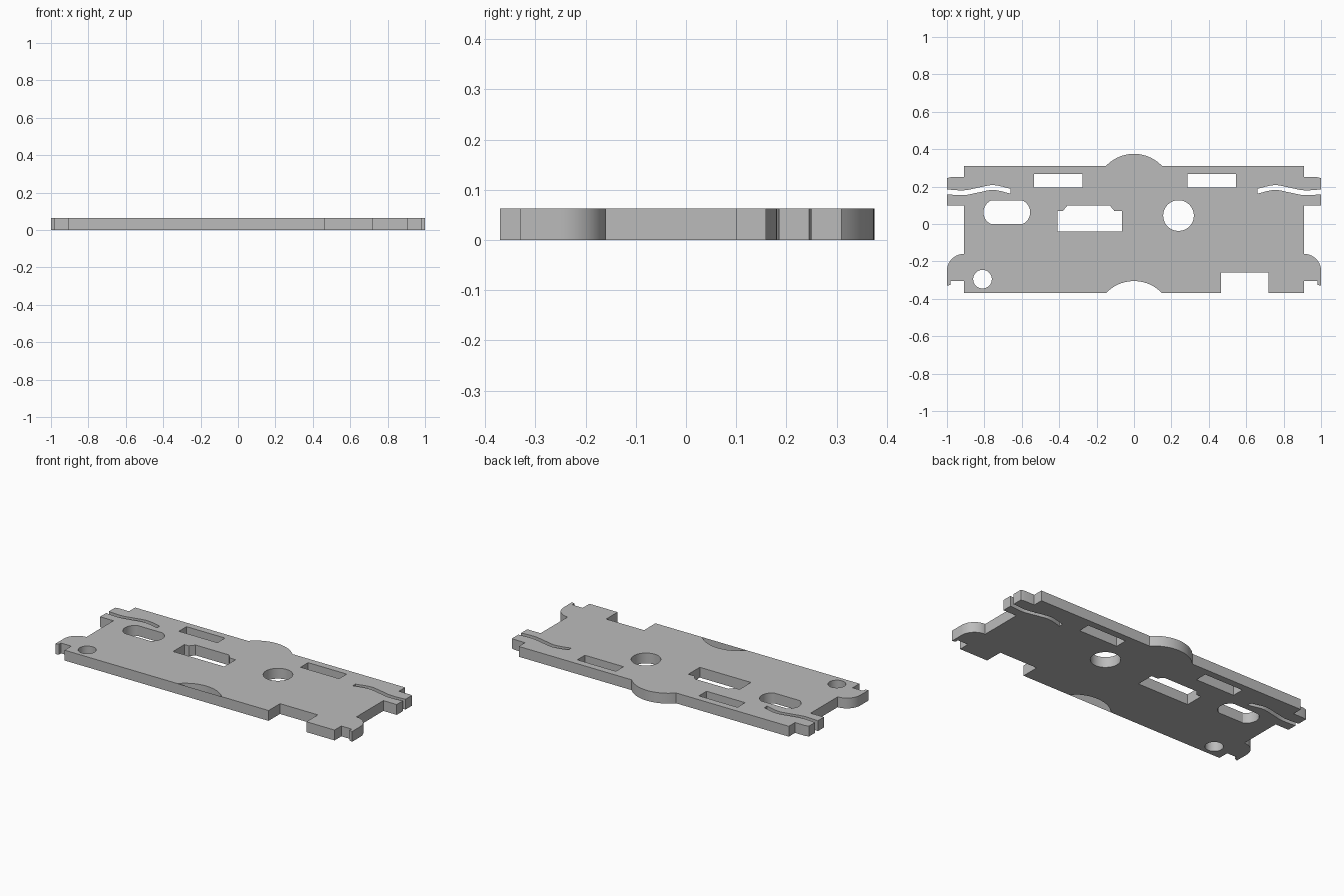
import bpy, bmesh
from math import sin, cos, pi, atan2, hypot, radians

cube = bpy.data.objects.get("Cube")
if cube:
    bpy.data.objects.remove(cube, do_unlink=True)

THICK = 0.063


def arc(cx, cy, r, a0, a1, n=16):
    """Points along a circular arc, angles in degrees."""
    angles = [radians(a0 + (a1 - a0) * i / n) for i in range(n + 1)]
    return [(cx + r * cos(a), cy + r * sin(a)) for a in angles]


def bow(half, base, rise, n=24):
    """Upward bulge of given rise over a chord centred on x = 0, right to left."""
    r = (half * half + rise * rise) / (2 * rise)
    a = 90 - atan2(r - rise, half) * 180 / pi
    return arc(0, base + rise - r, r, 90 - a, 90 + a, n)


def flip(pts):
    return [(-x, y) for x, y in reversed(pts)]


def rect(x0, x1, y0, y1):
    return [(x0, y0), (x1, y0), (x1, y1), (x0, y1)]


def smooth_path(keys, steps=6):
    """Catmull-Rom path through a few key points."""
    k = [keys[0]] + keys + [keys[-1]]
    out = []
    for a, b, c, d in zip(k, k[1:], k[2:], k[3:]):
        for i in range(steps):
            t = i / steps
            out.append(tuple(
                0.5 * (2 * q + (s - p) * t + (2 * p - 5 * q + 4 * s - e) * t * t
                       + (3 * q - p - 3 * s + e) * t ** 3)
                for p, q, s, e in zip(a, b, c, d)))
    return out + [keys[-1]]


# Wavy slit that opens at the side edge
wave = smooth_path([(1, 0.172), (0.91, 0.167), (0.83, 0.182), (0.75, 0.195), (0.66, 0.175)])
slit = [(x, y - 0.013) for x, y in wave] + [(x, y + 0.013) for x, y in reversed(wave)]

# Right side of the outline, bottom to top
right_side = ([(0.91, -0.37), (0.91, -0.305), (0.98, -0.305), (0.98, -0.325), (1, -0.33)]
              + arc(0.91, -0.25, 0.09, 0, 90)
              + [(0.91, 0.1), (1, 0.1)] + slit
              + [(1, 0.245), (0.98, 0.25), (0.91, 0.25), (0.91, 0.31)])

# Full outline with the edge notch, back bulge and front hollow
outline = ([(0.465, -0.37), (0.465, -0.26), (0.72, -0.26), (0.72, -0.37)]
           + right_side + bow(0.15, 0.31, 0.065)
           + flip(right_side) + flip(bow(0.15, -0.37, 0.065)))

# Through holes
end_r = 0.069
half_angle = atan2(0.0625, end_r - 0.04) * 180 / pi
oblong = (arc(-0.555 - end_r, 0.0625, end_r, -half_angle, half_angle)
          + arc(-0.805 + end_r, 0.0625, end_r, 180 - half_angle, 180 + half_angle))
stepped = [(-0.41, -0.04), (-0.065, -0.04), (-0.065, 0.07), (-0.105, 0.07),
           (-0.13, 0.1), (-0.355, 0.1), (-0.38, 0.07), (-0.41, 0.07)]
holes = [rect(-0.535, -0.275, 0.195, 0.268), rect(0.285, 0.545, 0.195, 0.268),
         oblong, stepped,
         arc(0.238, 0.045, 0.082, 0, 360, 48)[:-1],
         arc(-0.81, -0.295, 0.05, 0, 360, 32)[:-1]]

# Fill the flat profile and give it thickness
profile = bpy.data.curves.new("plate_profile", 'CURVE')
profile.dimensions = '2D'
profile.fill_mode = 'BOTH'
profile.extrude = THICK / 2
for loop in [outline] + holes:
    pts = [p for i, p in enumerate(loop)
           if hypot(p[0] - loop[i - 1][0], p[1] - loop[i - 1][1]) > 1e-4]
    spline = profile.splines.new('POLY')
    spline.points.add(len(pts) - 1)
    for point, (x, y) in zip(spline.points, pts):
        point.co = (x, y, 0, 1)
    spline.use_cyclic_u = True

source = bpy.data.objects.new("plate_profile", profile)
bpy.context.collection.objects.link(source)
bpy.context.view_layer.update()
graph = bpy.context.evaluated_depsgraph_get()
mesh = bpy.data.meshes.new_from_object(source.evaluated_get(graph))
bpy.data.objects.remove(source, do_unlink=True)

# Weld caps to walls and stand the plate on the ground
bm = bmesh.new()
bm.from_mesh(mesh)
bmesh.ops.remove_doubles(bm, verts=bm.verts, dist=1e-5)
bmesh.ops.translate(bm, verts=bm.verts, vec=(0, 0, THICK / 2))
bmesh.ops.recalc_face_normals(bm, faces=bm.faces)
bm.to_mesh(mesh)
bm.free()

plate = bpy.data.objects.new("mounting_plate", mesh)
bpy.context.collection.objects.link(plate)

# Plain grey material
grey = bpy.data.materials.new("plain_grey")
grey.use_nodes = True
colour = (0.5, 0.5, 0.5, 1)
grey.diffuse_color = colour
grey.node_tree.nodes["Principled BSDF"].inputs["Base Color"].default_value = colour
mesh.materials.clear()
mesh.materials.append(grey)

bpy.ops.object.select_all(action='DESELECT')
plate.select_set(True)
bpy.context.view_layer.objects.active = plate
bpy.ops.object.shade_smooth_by_angle(angle=radians(20))
